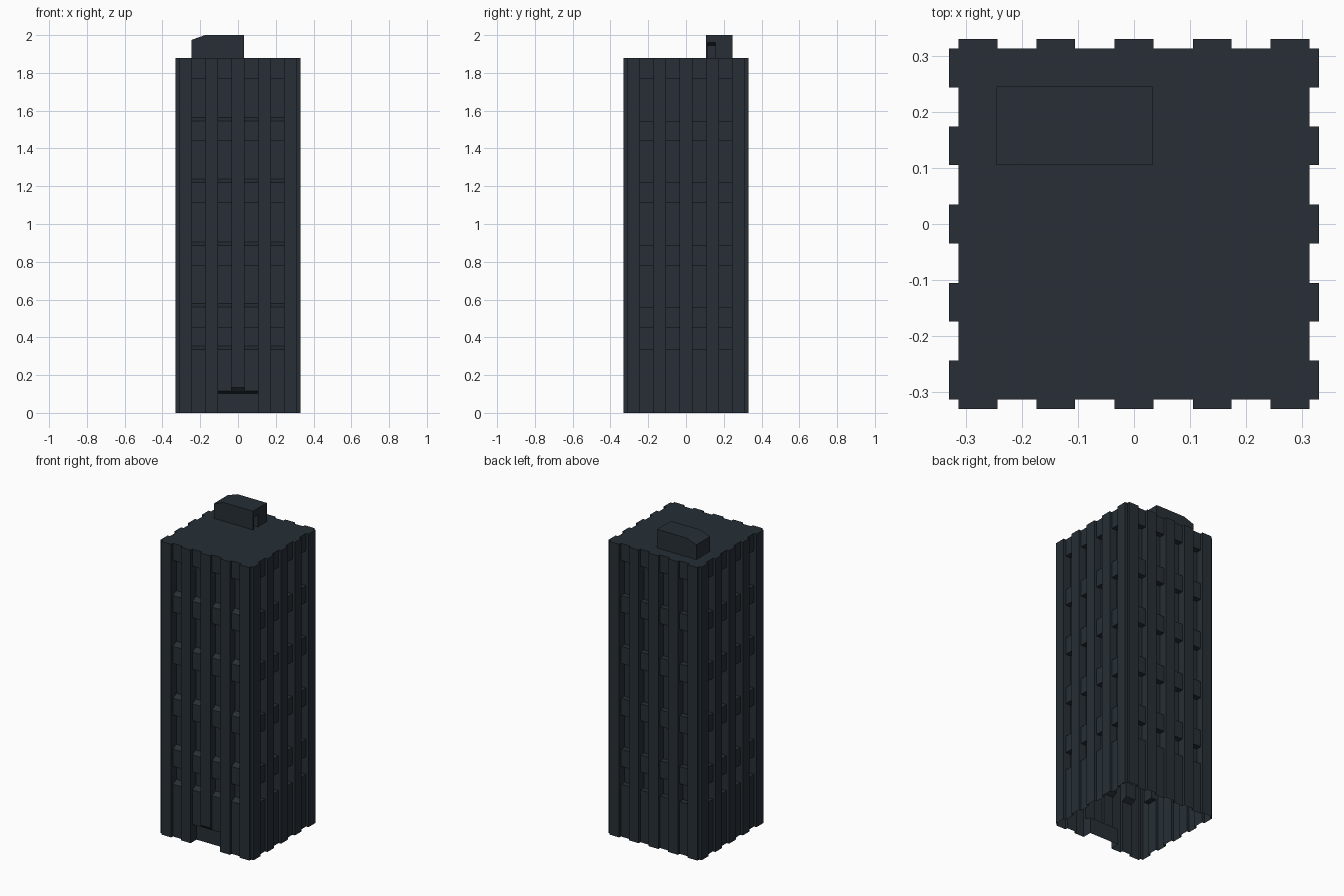
import bpy, bmesh
from mathutils import Vector, Matrix
from math import pi

if "Cube" in bpy.data.objects:
    bpy.data.objects.remove(bpy.data.objects["Cube"])

OUT, WALL, GLASS = 0.33, 0.313, 0.278      # pilaster face, wall face, window plane
TOP, ENTRY_BACK = 1.88, 0.27
EDGES = [-0.313, -0.243, -0.174, -0.105, -0.035, 0.035, 0.105, 0.174, 0.243, 0.313]
WINDOWS = [(1.77, 1.545), (1.44, 1.22), (1.11, 0.887), (0.78, 0.56), (0.45, 0.335)]

mat = bpy.data.materials.new("dark_slate")
mat.diffuse_color = (0.02, 0.028, 0.036, 1)
mat.use_nodes = True
mat.node_tree.nodes["Principled BSDF"].inputs["Base Color"].default_value = mat.diffuse_color


def face(bm, pts, outward, m=Matrix()):
    """Add a polygon whose normal points along the outward hint."""
    f = bm.faces.new([bm.verts.new(m @ Vector(p)) for p in pts])
    f.normal_update()
    if f.normal.dot(m.to_3x3() @ Vector(outward)) < 0:
        f.normal_flip()


def strip(bm, u0, u1, a, b, outward, m=Matrix()):
    """Quad across u0..u1 between two (depth, z) points."""
    face(bm, [(u0, -a[0], a[1]), (u1, -a[0], a[1]), (u1, -b[0], b[1]), (u0, -b[0], b[1])], outward, m)


def finish(bm, name):
    bmesh.ops.remove_doubles(bm, verts=bm.verts[:], dist=1e-5)
    me = bpy.data.meshes.new(name)
    bm.to_mesh(me)
    bm.free()
    me.materials.append(mat)
    ob = bpy.data.objects.new(name, me)
    bpy.context.collection.objects.link(ob)


# Four facades: pilasters alternating with window bays
for k, side in enumerate(("front", "right", "back", "left")):
    bm = bmesh.new()
    m = Matrix.Rotation(k * pi / 2, 4, 'Z')
    front = k == 0
    sill = 0.018 if front else 0.0

    for i in range(5):
        u0, u1 = EDGES[2 * i], EDGES[2 * i + 1]
        over_door = front and i == 2
        zo, zi = (0.135, 0.115) if over_door else (0, 0)
        strip(bm, u0, u1, (OUT, TOP), (OUT, zo), (0, -1, 0), m)
        for u, s in ((u0, -1), (u1, 1)):
            face(bm, [(u, -OUT, TOP), (u, -WALL, TOP), (u, -WALL, zi), (u, -OUT, zo)], (s, 0, 0), m)
        if over_door:
            strip(bm, u0, u1, (OUT, zo), (WALL, zi), (0, 0, -1), m)

    for i in range(4):
        u0, u1 = EDGES[2 * i + 1], EDGES[2 * i + 2]
        bottom = 0.115 if front and i in (1, 2) else 0
        z = TOP
        for head, base in WINDOWS:
            inner = base + sill
            strip(bm, u0, u1, (WALL, z), (WALL, head), (0, -1, 0), m)
            strip(bm, u0, u1, (WALL, head), (GLASS, head), (0, 0, -1), m)
            strip(bm, u0, u1, (GLASS, head), (GLASS, inner), (0, -1, 0), m)
            strip(bm, u0, u1, (GLASS, inner), (WALL, base), (0, 0, 1), m)
            for u, s in ((u0, 1), (u1, -1)):
                face(bm, [(u, -WALL, head), (u, -GLASS, head), (u, -GLASS, inner), (u, -WALL, base)], (s, 0, 0), m)
            z = base
        strip(bm, u0, u1, (WALL, z), (WALL, bottom), (0, -1, 0), m)

    # Recessed entrance
    if front:
        a, b = EDGES[3], EDGES[6]
        strip(bm, a, b, (WALL, 0.115), (ENTRY_BACK, 0.103), (0, 0, -1))
        strip(bm, a, b, (ENTRY_BACK, 0.103), (ENTRY_BACK, 0), (0, -1, 0))
        for u, s in ((a, 1), (b, -1)):
            face(bm, [(u, -WALL, 0.115), (u, -ENTRY_BACK, 0.103), (u, -ENTRY_BACK, 0), (u, -WALL, 0)], (s, 0, 0))
    finish(bm, side + "_facade")

# Roof slab following the toothed outline
bm = bmesh.new()
outline = []
for k in range(4):
    m = Matrix.Rotation(k * pi / 2, 4, 'Z')
    for i in range(5):
        u0, u1 = EDGES[2 * i], EDGES[2 * i + 1]
        outline += [m @ Vector(p) for p in ((u0, -WALL, TOP), (u0, -OUT, TOP), (u1, -OUT, TOP), (u1, -WALL, TOP))]
clean = [p for i, p in enumerate(outline) if (p - outline[i - 1]).length > 1e-5]
face(bm, clean, (0, 0, 1))
finish(bm, "roof")

# Rooftop stair house with a sloped end and a recessed door
bm = bmesh.new()
x0, x1, y0, y1 = -0.245, 0.033, 0.105, 0.245
prof = [(x1, TOP), (x1, 2.0), (-0.175, 2.0), (x0, 1.975), (x0, TOP)]
for y, s in ((y0, -1), (y1, 1)):
    face(bm, [(x, y, z) for x, z in prof], (0, s, 0))
for (xa, za), (xb, zb), n in zip(prof[1:], prof[2:], ((0, 0, 1), (0, 0, 1), (-1, 0, 0))):
    face(bm, [(xa, y0, za), (xa, y1, za), (xb, y1, zb), (xb, y0, zb)], n)
d0, d1, dh, di, xd = 0.113, 0.155, 1.96, 1.945, x1 - 0.03
for ya, yb, za, zb in ((y0, d0, TOP, 2.0), (d1, y1, TOP, 2.0), (d0, d1, dh, 2.0)):
    face(bm, [(x1, ya, za), (x1, yb, za), (x1, yb, zb), (x1, ya, zb)], (1, 0, 0))
face(bm, [(xd, d0, TOP), (xd, d1, TOP), (xd, d1, di), (xd, d0, di)], (1, 0, 0))
face(bm, [(x1, d0, dh), (x1, d1, dh), (xd, d1, di), (xd, d0, di)], (0, 0, -1))
for y, s in ((d0, 1), (d1, -1)):
    face(bm, [(x1, y, TOP), (x1, y, dh), (xd, y, di), (xd, y, TOP)], (0, s, 0))
finish(bm, "stair_house")
